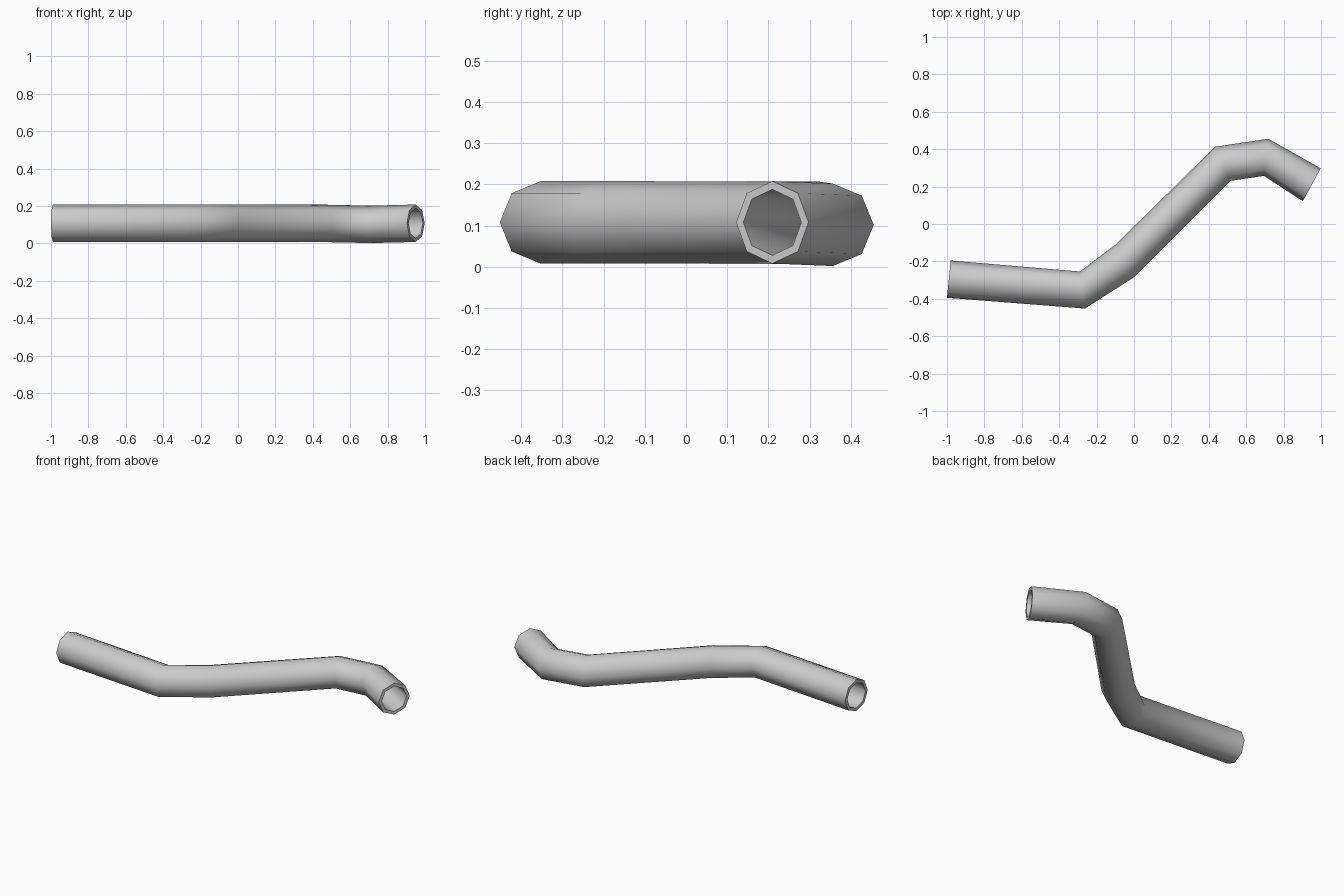
import bpy, bmesh, math
from mathutils import Vector

if "Cube" in bpy.data.objects:
    bpy.data.objects.remove(bpy.data.objects["Cube"])

SIDES = 8
OUTER, INNER = 0.1, 0.08

# Ring stations: left and right edge of the pipe in plan, centre height
stations = [
    ((-0.98, -0.195), (-1.0, -0.395), 0.108),
    ((-0.29, -0.254), (-0.262, -0.452), 0.108),
    ((-0.10, -0.112), (0.003, -0.282), 0.108),
    ((0.434, 0.412), (0.516, 0.232), 0.107),
    ((0.718, 0.455), (0.695, 0.258), 0.102),
    ((0.998, 0.297), (0.903, 0.122), 0.108),
]

bm = bmesh.new()


def ring(left, right, z, radius):
    """Octagon standing upright across the pipe."""
    a, b = Vector((*left, z)), Vector((*right, z))
    centre, side = (a + b) / 2, (b - a).normalized()
    up = Vector((0, 0, 1))
    return [bm.verts.new(centre + radius * (math.cos(t) * side + math.sin(t) * up))
            for t in (2 * math.pi * i / SIDES for i in range(SIDES))]


def bridge(r1, r2):
    for i in range(SIDES):
        j = (i + 1) % SIDES
        bm.faces.new((r1[i], r1[j], r2[j], r2[i]))


# Outer wall, inner wall and the two end rims form one closed loop of rings
rings = [ring(*s, OUTER) for s in stations] + [ring(*s, INNER) for s in reversed(stations)]
for k in range(len(rings)):
    bridge(rings[k], rings[(k + 1) % len(rings)])
bmesh.ops.recalc_face_normals(bm, faces=bm.faces)

mesh = bpy.data.meshes.new("bent_pipe")
bm.to_mesh(mesh)
bm.free()
pipe = bpy.data.objects.new("bent_pipe", mesh)
bpy.context.collection.objects.link(pipe)

# Smooth walls with crisp end rims
bpy.context.view_layer.objects.active = pipe
pipe.select_set(True)
bpy.ops.object.shade_smooth_by_angle(angle=math.radians(60))
